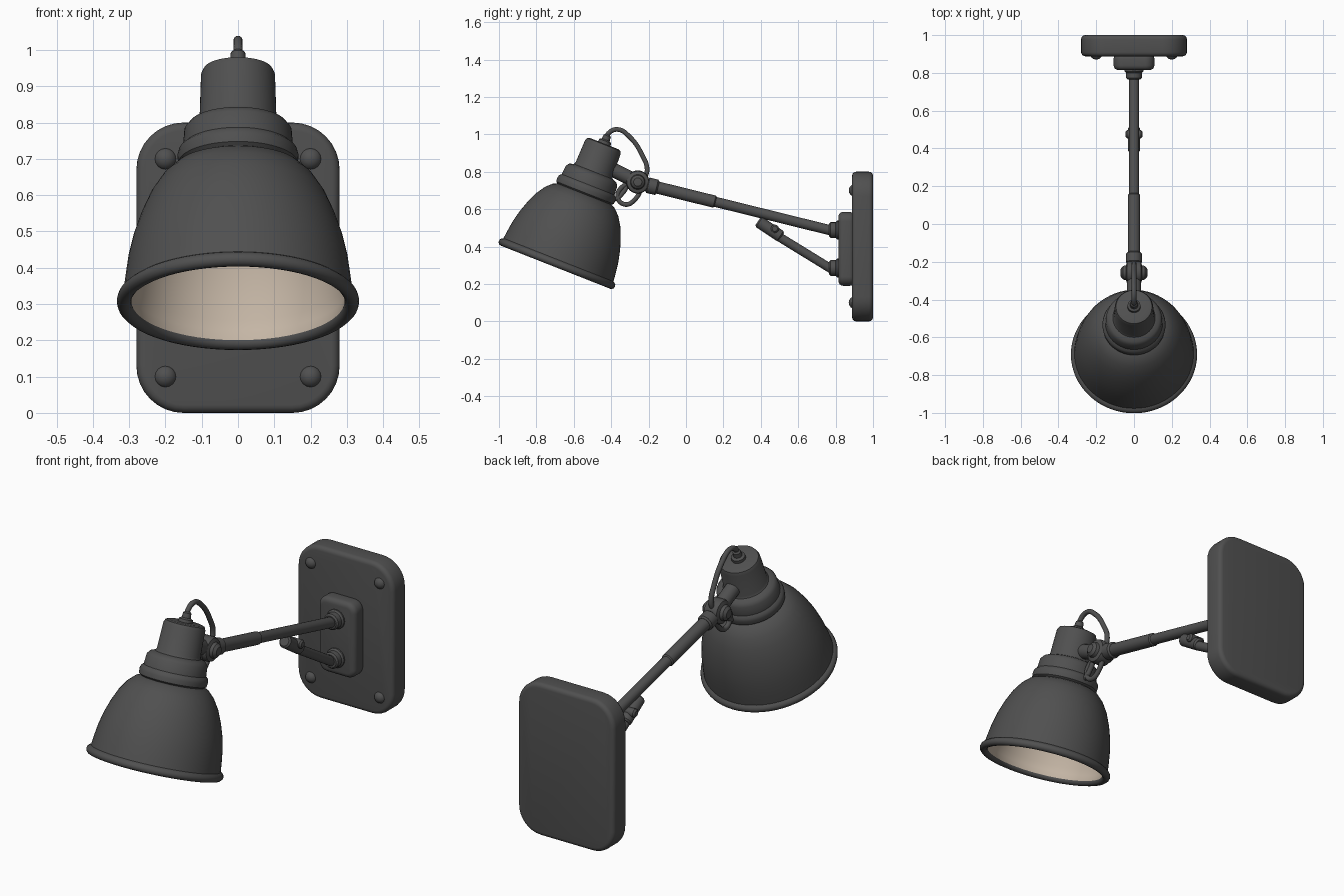
import bpy, bmesh, math
from mathutils import Vector

if "Cube" in bpy.data.objects:
    bpy.data.objects.remove(bpy.data.objects["Cube"])


def material(name, rgb):
    m = bpy.data.materials.new(name)
    m.diffuse_color = (*rgb, 1)
    m.use_nodes = True
    m.node_tree.nodes["Principled BSDF"].inputs["Base Color"].default_value = m.diffuse_color
    return m


DARK = material("dark_grey_metal", (0.08, 0.08, 0.08))
CREAM = material("cream_lining", (0.56, 0.47, 0.38))


def finish(name, bm, angle=35):
    bmesh.ops.remove_doubles(bm, verts=bm.verts, dist=1e-5)
    bmesh.ops.recalc_face_normals(bm, faces=bm.faces)
    me = bpy.data.meshes.new(name)
    bm.to_mesh(me)
    bm.free()
    ob = bpy.data.objects.new(name, me)
    bpy.context.collection.objects.link(ob)
    me.materials.append(DARK)
    bpy.ops.object.select_all(action='DESELECT')
    ob.select_set(True)
    bpy.context.view_layer.objects.active = ob
    bpy.ops.object.shade_smooth_by_angle(angle=math.radians(angle))
    return ob


def lathe(name, profile, origin, direction, seg=32, lining_from=None):
    """Revolve (radius, distance) points around an axis; rows from lining_from use slot 1."""
    bm = bmesh.new()
    q = Vector(direction).to_track_quat('Z', 'Y')
    rows = []
    for r, t in profile:
        rows.append([bm.verts.new(Vector(origin) + q @ Vector((
            r * math.cos(2 * math.pi * k / seg), r * math.sin(2 * math.pi * k / seg), t)))
            for k in range(seg)])
    for i in range(len(rows) - 1):
        for k in range(seg):
            n = (k + 1) % seg
            f = bm.faces.new((rows[i][k], rows[i][n], rows[i + 1][n], rows[i + 1][k]))
            f.material_index = int(lining_from is not None and i >= lining_from)
    ob = finish(name, bm)
    if lining_from is not None:
        ob.data.materials.append(CREAM)
    return ob


def rod(name, a, b, r, seg=20, edge=0.008):
    """Capped rod with softened ends."""
    a, b = Vector(a), Vector(b)
    L = (b - a).length
    return lathe(name, [(0, 0), (r - edge, 0), (r, edge), (r, L - edge), (r - edge, L), (0, L)],
                 a, b - a, seg)


def rounded_plate(name, hx, z0, z1, y0, y1, rad, bevel):
    bm = bmesh.new()
    vs = []
    corners = [(hx - rad, z1 - rad, 0), (rad - hx, z1 - rad, 90),
               (rad - hx, z0 + rad, 180), (hx - rad, z0 + rad, 270)]
    for cx, cz, start in corners:
        for k in range(9):
            a = math.radians(start + k * 90 / 8)
            vs.append(bm.verts.new((cx + rad * math.cos(a), y0, cz + rad * math.sin(a))))
    f = bm.faces.new(vs)
    ext = bmesh.ops.extrude_face_region(bm, geom=[f])
    bmesh.ops.translate(bm, vec=(0, y1 - y0, 0),
                        verts=[v for v in ext['geom'] if isinstance(v, bmesh.types.BMVert)])
    rim = [e for e in bm.edges if abs(e.verts[0].co.y - e.verts[1].co.y) < 1e-6]
    bmesh.ops.bevel(bm, geom=rim, offset=bevel, segments=4, profile=0.5, affect='EDGES')
    return finish(name, bm, 40)


def cable(name, pts, r):
    cu = bpy.data.curves.new(name, 'CURVE')
    cu.dimensions = '3D'
    cu.bevel_depth = r
    cu.bevel_resolution = 3
    cu.resolution_u = 8
    cu.use_fill_caps = True
    sp = cu.splines.new('BEZIER')
    sp.bezier_points.add(len(pts) - 1)
    for p, co in zip(sp.bezier_points, pts):
        p.co = co
        p.handle_left_type = p.handle_right_type = 'AUTO'
    cu.materials.append(DARK)
    ob = bpy.data.objects.new(name, cu)
    bpy.context.collection.objects.link(ob)
    bpy.ops.object.select_all(action='DESELECT')
    ob.select_set(True)
    bpy.context.view_layer.objects.active = ob
    bpy.ops.object.convert(target='MESH')


# Wall plate, mounting block and four screws
rounded_plate("wall_plate", 0.28, 0.0, 0.80, 0.888, 1.0, 0.13, 0.022)
rounded_plate("mounting_block", 0.108, 0.19, 0.585, 0.815, 0.90, 0.05, 0.025)
for sx in (-1, 1):
    for z in (0.10, 0.70):
        lathe("plate_screw", [(0, 0.02), (0.014, 0.017), (0.025, 0.009), (0.03, 0), (0.03, -0.02), (0, -0.02)],
              (sx * 0.2, 0.89, z), (0, -1, 0), 16)

# Sockets on the block
for z in (0.488, 0.285):
    rod("arm_socket", (0, 0.84, z), (0, 0.765, z), 0.042)
    rod("socket_collar", (0, 0.83, z), (0, 0.80, z), 0.05)

# Main arm: thick sleeve near the lamp, thin tube near the wall
A, B = Vector((0, -0.20, 0.727)), Vector((0, 0.80, 0.480))
rod("arm_tube", A, B, 0.027)
rod("arm_sleeve", A, A.lerp(B, 0.36), 0.033)
rod("arm_ferrule", A.lerp(B, -0.01), A.lerp(B, 0.05), 0.042)

# Supporting strut with clip and pivot bolt
rod("support_strut", (0, 0.46, 0.475), (0, 0.79, 0.272), 0.024)
rod("strut_clip", (0, 0.385, 0.535), (0, 0.51, 0.452), 0.032)
rod("strut_pivot_bolt", (-0.045, 0.475, 0.495), (0.045, 0.475, 0.495), 0.022)

# Knuckle joint between arm and lamp
J = Vector((0, -0.258, 0.745))
lathe("knuckle_joint", [(0, -0.072), (0.022, -0.07), (0.036, -0.058), (0.04, -0.042), (0.058, -0.036),
                        (0.062, -0.025), (0.062, 0.025), (0.058, 0.036), (0.04, 0.042),
                        (0.036, 0.058), (0.022, 0.07), (0, 0.072)], J, (1, 0, 0))
rod("lamp_stem", J, (0, -0.44, 0.835), 0.038)

# Lamp head: cap, collar, bell, rolled rim and cream lining in one revolved shell
tilt = math.radians(21.5)
axis = Vector((0, math.sin(tilt), math.cos(tilt)))
base = Vector((0, -0.69, 0.308))
outer = [(0, 0.69), (0.08, 0.69), (0.095, 0.685), (0.102, 0.67), (0.106, 0.54),
         (0.112, 0.53), (0.135, 0.522), (0.148, 0.505), (0.152, 0.455), (0.163, 0.445),
         (0.167, 0.43), (0.165, 0.408), (0.155, 0.40), (0.178, 0.39), (0.211, 0.358),
         (0.242, 0.31), (0.268, 0.25), (0.288, 0.19), (0.303, 0.125), (0.312, 0.06), (0.316, 0.022)]
bead = [(0.314 + 0.02 * math.cos(math.radians(a)), 0.02 * math.sin(math.radians(a)))
        for a in range(60, -181, -30)]
inner = [(0.298, 0.03), (0.296, 0.06), (0.288, 0.125), (0.273, 0.19), (0.253, 0.25),
         (0.227, 0.31), (0.195, 0.355), (0.14, 0.39), (0, 0.40)]
lathe("lamp_shade", outer + bead + inner, base, axis, 64, len(outer) + len(bead) - 1)

# Cable gland on the cap
lathe("cable_gland", [(0, 0.68), (0.036, 0.68), (0.034, 0.705), (0.022, 0.712), (0.02, 0.735),
                      (0.013, 0.742), (0, 0.742)], base, axis, 20)

# Cable: over the top to the joint, then a loose loop below it
top = base + axis * 0.72
cable("upper_cable", [top, (0, -0.415, 1.005), (0, -0.365, 1.026), (0, -0.30, 0.985),
                      (0, -0.235, 0.89), (0, -0.208, 0.81), (0, -0.23, 0.75)], 0.013)
cable("lower_cable", [(0, -0.25, 0.74), (0, -0.325, 0.73), (0, -0.365, 0.665), (0, -0.325, 0.625),
                      (0, -0.27, 0.655), (0, -0.235, 0.72)], 0.013)
cable("shade_cable", [(0, -0.43, 0.66), (0, -0.375, 0.655), (0, -0.34, 0.685), (0, -0.31, 0.73)], 0.013)
